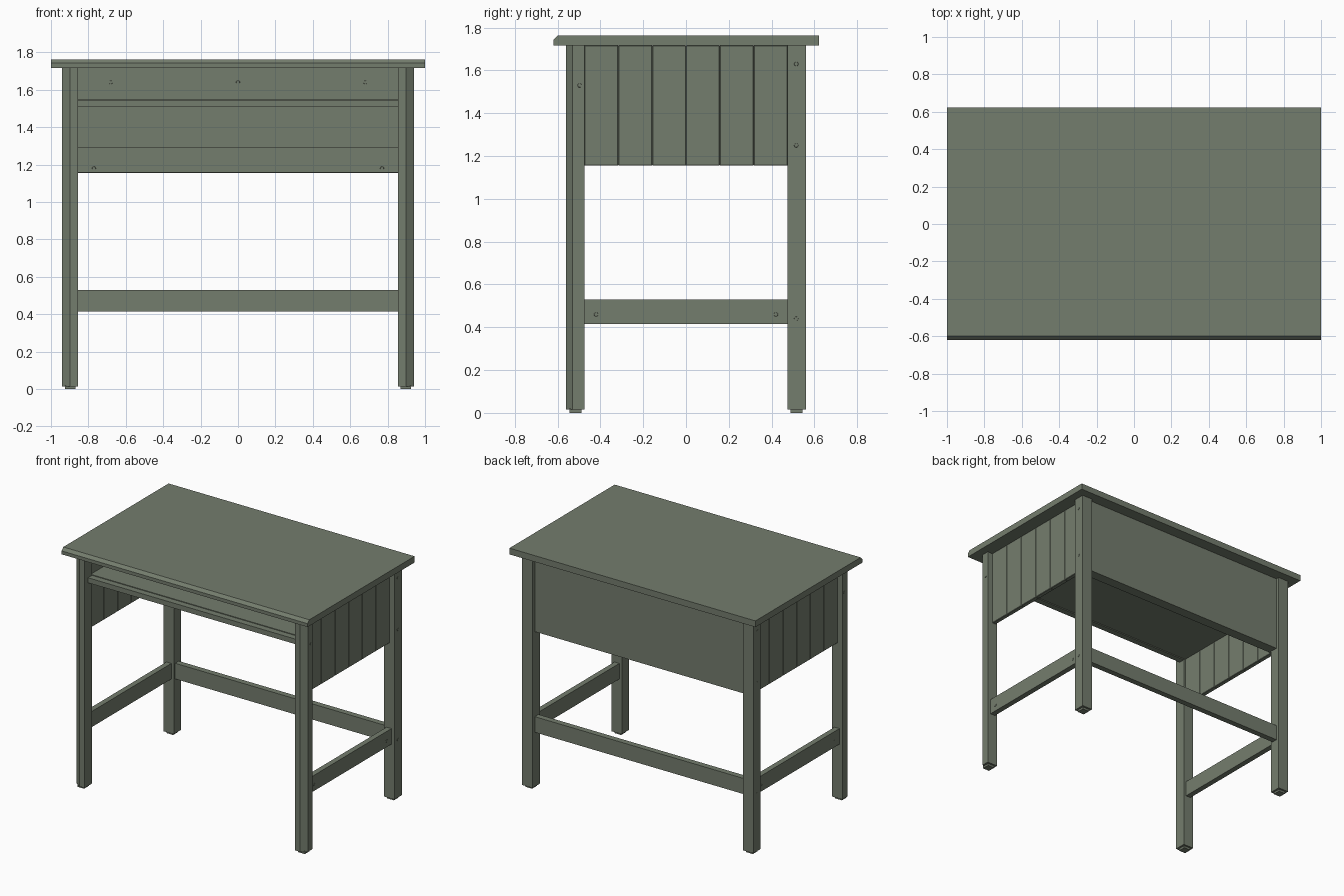
import bpy, bmesh, math
from mathutils import Matrix

if "Cube" in bpy.data.objects:
    bpy.data.objects.remove(bpy.data.objects["Cube"])

green = bpy.data.materials.new("grey_green_paint")
green.diffuse_color = (0.175, 0.205, 0.155, 1)
green.use_nodes = True
green.node_tree.nodes["Principled BSDF"].inputs["Base Color"].default_value = green.diffuse_color


def finish(bm, name):
    bmesh.ops.recalc_face_normals(bm, faces=bm.faces)
    me = bpy.data.meshes.new(name)
    bm.to_mesh(me)
    bm.free()
    me.materials.append(green)
    ob = bpy.data.objects.new(name, me)
    bpy.context.collection.objects.link(ob)
    return ob


def box(name, x, y, z, bevel=0.0):
    bm = bmesh.new()
    size = [b - a for a, b in (x, y, z)]
    mid = [(a + b) / 2 for a, b in (x, y, z)]
    bmesh.ops.create_cube(bm, size=1, matrix=Matrix.Translation(mid) @ Matrix.Diagonal((*size, 1)))
    if bevel:
        bmesh.ops.bevel(bm, geom=bm.edges[:], offset=bevel, segments=1, affect='EDGES')
    return finish(bm, name)


def extrude(name, pts, vec):
    bm = bmesh.new()
    f = bm.faces.new([bm.verts.new(p) for p in pts])
    ext = bmesh.ops.extrude_face_region(bm, geom=[f], use_keep_orig=True)
    bmesh.ops.translate(bm, vec=vec, verts=[g for g in ext["geom"] if isinstance(g, bmesh.types.BMVert)])
    return finish(bm, name)


def screw(name, pos, axis):
    bm = bmesh.new()
    rot = Matrix.Rotation(math.pi / 2, 4, 'Y' if axis == 'x' else 'X')
    bmesh.ops.create_cone(bm, cap_ends=True, segments=10, radius1=0.011, radius2=0.009,
                          depth=0.004, matrix=Matrix.Translation(pos) @ rot)
    return finish(bm, name)


# Desk top with chamfered front edge
extrude("desk_top", [(-1, -0.62, 1.717), (-1, -0.62, 1.742), (-1, -0.60, 1.763),
                     (-1, 0.622, 1.763), (-1, 0.622, 1.717)], (2, 0, 0))

for s, side in ((-1, "left"), (1, "right")):
    def sx(a, b):
        return (min(s * a, s * b), max(s * a, s * b))

    # Legs: front ones have a chamfered outer corner
    extrude("front_leg_" + side, [(s * x, y, 0.015) for x, y in
            ((0.855, -0.56), (0.898, -0.56), (0.94, -0.53), (0.94, -0.475), (0.855, -0.475))],
            (0, 0, 1.702))
    box("back_leg_" + side, sx(0.855, 0.94), (0.475, 0.56), (0.015, 1.717))
    # Foot pads
    for y, end in ((-0.517, "front"), (0.517, "back")):
        box(f"foot_{end}_{side}", sx(0.87, 0.925), (y - 0.028, y + 0.028), (0, 0.02))

    # Planked side panel
    w = 0.95 / 6
    for i in range(6):
        y0 = -0.475 + i * w
        box(f"side_plank_{side}_{i + 1}", sx(0.868, 0.90), (y0, y0 + w), (1.155, 1.717), 0.003)

    # Side stretcher
    box("side_stretcher_" + side, sx(0.875, 0.915), (-0.475, 0.475), (0.415, 0.53))

    # Screw heads
    for y, z in ((-0.497, 1.53), (0.515, 1.63), (0.515, 1.25), (0.515, 0.44)):
        screw("leg_screw_" + side, (s * 0.94, y, z), 'x')
    for y in (-0.42, 0.42):
        screw("stretcher_screw_" + side, (s * 0.915, y, 0.46), 'x')
    screw("panel_screw_" + side, (s * 0.68, 0.495, 1.64), 'y')
    screw("rail_screw_" + side, (s * 0.77, 0.455, 1.18), 'y')
screw("panel_screw_middle", (0, 0.495, 1.64), 'y')

# Back panel, inner rail and back stretcher
box("back_panel", (-0.855, 0.855), (0.495, 0.535), (1.155, 1.717))
box("inner_back_rail", (-0.866, 0.866), (0.455, 0.495), (1.158, 1.295))
box("back_stretcher", (-0.855, 0.855), (0.492, 0.535), (0.415, 0.53))

# Storage shelf and its front rail
box("shelf", (-0.866, 0.866), (-0.474, 0.495), (1.515, 1.55))
box("shelf_front_rail", (-0.855, 0.855), (-0.52, -0.474), (1.508, 1.545))
